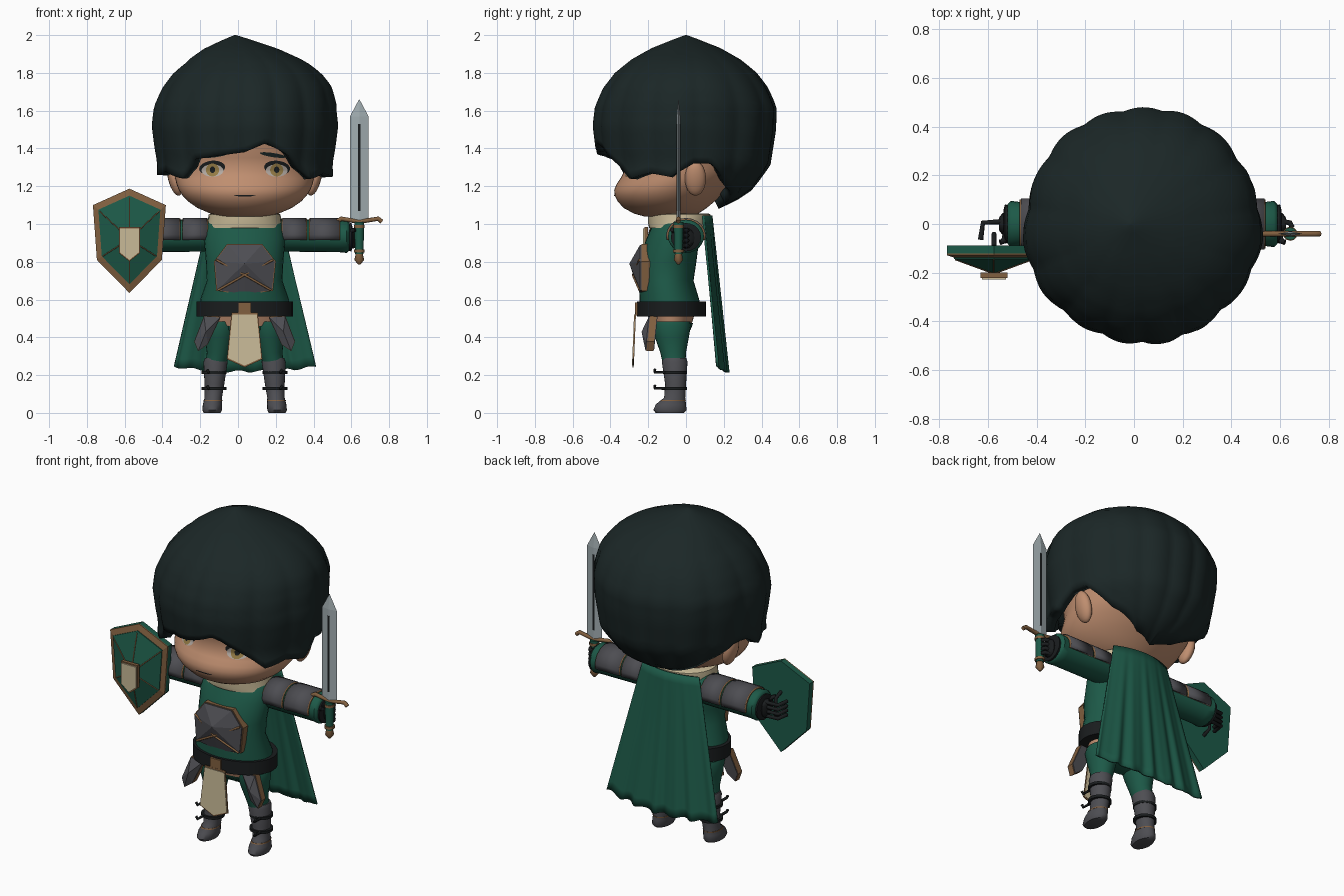
import bpy, bmesh
from math import sin, cos, pi, radians, degrees
from mathutils import Vector
from mathutils.bvhtree import BVHTree

if "Cube" in bpy.data.objects:
    bpy.data.objects.remove(bpy.data.objects["Cube"])

CX = 0.035            # body centre line; parts are modelled around x = 0
smooth_parts = []


def material(name, r, g, b):
    m = bpy.data.materials.new(name)
    m.use_nodes = True
    m.diffuse_color = (r, g, b, 1)
    node = next(n for n in m.node_tree.nodes if n.type == 'BSDF_PRINCIPLED')
    node.inputs["Base Color"].default_value = (r, g, b, 1)
    node.inputs["Roughness"].default_value = 0.8
    return m


hair_dark = material("dark hair", .011, .02, .02)
skin = material("skin", .52, .27, .16)
green = material("green cloth", .012, .1, .064)
grey = material("grey armour", .075, .075, .085)
brown = material("brown trim", .22, .115, .05)
beige = material("beige cloth", .58, .49, .31)
black = material("black leather", .01, .012, .013)
steel = material("steel", .36, .42, .44)
gold = material("gold iris", .3, .2, .06)
white = material("eye white", .45, .4, .36)


def finish(name, bm, mat, smooth=True):
    bmesh.ops.recalc_face_normals(bm, faces=bm.faces[:])
    me = bpy.data.meshes.new(name)
    bm.to_mesh(me)
    bm.free()
    me.materials.append(mat)
    ob = bpy.data.objects.new(name, me)
    ob.location.x = CX
    bpy.context.collection.objects.link(ob)
    if smooth:
        smooth_parts.append(ob)
    return ob


def skin_rings(bm, rings, closed=True):
    for a, b in zip(rings, rings[1:]):
        n = len(a)
        for i in range(n if closed else n - 1):
            j = (i + 1) % n
            bm.faces.new((a[i], a[j], b[j], b[i]))


def loft(name, mat, sections, seg=32, smooth=True, sideways=0):
    """Stack ellipses (z, x, y, rx, ry); sideways=+1/-1 runs (x, y, z, ry, rz) along x."""
    bm = bmesh.new()
    rings = []
    for t, u, v, ru, rv in sections:
        ring = []
        for i in range(seg):
            p, q = u + ru * cos(2 * pi * i / seg), v + rv * sin(2 * pi * i / seg)
            ring.append(bm.verts.new((t * sideways, p, q) if sideways else (p, q, t)))
        rings.append(ring)
    skin_rings(bm, rings)
    bm.faces.new(rings[0])
    bm.faces.new(rings[-1])
    return finish(name, bm, mat, smooth)


def plate(name, mat, outline, back, front, apex=None, scale=1.0, lean=0.0):
    """Outline in x, z pushed from back to front in y, optionally rising to an apex (x, y, z)."""
    bm = bmesh.new()
    mx = sum(p[0] for p in outline) / len(outline)
    mz = sum(p[1] for p in outline) / len(outline)
    pts = [(mx + (x - mx) * scale, mz + (z - mz) * scale) for x, z in outline]
    rings = [[bm.verts.new((x, y + lean * (z - mz), z)) for x, z in pts] for y in (back, front)]
    skin_rings(bm, rings)
    bm.faces.new(rings[0])
    if apex:
        tip = bm.verts.new(apex)
        for i, v in enumerate(rings[1]):
            bm.faces.new((v, rings[1][(i + 1) % len(pts)], tip))
    else:
        bm.faces.new(rings[1])
    return finish(name, bm, mat, False)


def tube(name, mat, points, radius):
    cu = bpy.data.curves.new(name, 'CURVE')
    cu.dimensions = '3D'
    cu.bevel_depth, cu.bevel_resolution, cu.use_fill_caps = radius, 2, True
    sp = cu.splines.new('POLY')
    sp.points.add(len(points) - 1)
    for p, co in zip(sp.points, points):
        p.co = (*co, 1)
    cu.materials.append(mat)
    ob = bpy.data.objects.new(name, cu)
    ob.location.x = CX
    bpy.context.collection.objects.link(ob)


def interp(table, t):
    for (a, va), (b, vb) in zip(table, table[1:]):
        if t <= b:
            return va + (vb - va) * max(0, (t - a) / (b - a))
    return table[-1][1]


# Head with a full lower face, neck and ears
head = loft("head", skin, [
    (1.04, 0, -.10, .12, .12), (1.055, 0, -.105, .18, .17), (1.085, 0, -.11, .25, .22),
    (1.12, 0, -.105, .3, .257), (1.15, 0, -.095, .328, .282), (1.18, 0, -.08, .348, .3),
    (1.21, 0, -.06, .36, .308), (1.24, 0, -.035, .367, .313), (1.28, 0, -.01, .372, .316),
    (1.35, 0, 0, .38, .335), (1.45, 0, 0, .39, .365), (1.65, 0, 0, .36, .36), (1.8, 0, 0, .22, .22),
    (1.86, 0, 0, .03, .03)], 56)
loft("neck", skin, [(.98, 0, -.04, .12, .11), (1.08, 0, -.04, .12, .11)])
for side, s in (("left", 1), ("right", -1)):
    loft(side + "_ear", skin, [(1.24 + .09 * sin(k * pi / 12), s * (.37 + .02 * sin(k * pi / 12)), .05,
         .035 * cos(k * pi / 12) + .001, .055 * cos(k * pi / 12) + .001) for k in range(-6, 7)], 16)

# Facial features laid on the head surface
bm = bmesh.new()
bm.from_mesh(head.data)
surface = BVHTree.FromBMesh(bm)
bm.free()


def decal(name, mat, x, z, rx, rz, lift, turn=0.0):
    bm = bmesh.new()
    rings = []
    for k in (.02, .35, .7, 1):
        ring = []
        for i in range(24):
            a, b = k * rx * cos(i * pi / 12), k * rz * sin(i * pi / 12)
            px, pz = x + a * cos(turn) - b * sin(turn), z + a * sin(turn) + b * cos(turn)
            hit = surface.ray_cast(Vector((px, -2, pz)), Vector((0, 1, 0)))[0]
            ring.append(bm.verts.new((px, hit.y - lift, pz)))
        rings.append(ring)
    skin_rings(bm, rings)
    bm.faces.new(rings[0])
    finish(name, bm, mat)


for side, s in (("left", 1), ("right", -1)):
    decal(side + "_eyelash", black, s * .172, 1.297, .069, .038, .003, s * -.1)
    decal(side + "_eye_white", white, s * .17, 1.283, .058, .033, .005)
    decal(side + "_iris", gold, s * .17, 1.286, .035, .034, .007)
    decal(side + "_pupil", black, s * .17, 1.287, .014, .017, .009)
    decal(side + "_brow", hair_dark, s * .15, 1.365, .07, .011, .005, s * -.15)
decal("mouth", black, 0, 1.15, .058, .004, .004)

# Bowl of hair: scalloped locks, uneven fringe, side flicks and a long nape
hem = [(-180, 1.08), (-150, 1.11), (-125, 1.2), (-105, 1.32), (-92, 1.32), (-80, 1.26), (-65, 1.28),
       (-46, 1.24), (-36, 1.34), (0, 1.38), (14, 1.43), (30, 1.36), (50, 1.24), (65, 1.27), (80, 1.25),
       (95, 1.32), (107, 1.32), (125, 1.2), (150, 1.11), (180, 1.08)]
front_r = [(1.24, .465), (1.32, .46), (1.4, .475), (1.52, .49), (1.62, .478), (1.72, .435), (1.8, .375),
           (1.87, .29), (1.93, .185), (1.98, .06), (2, .004)]
back_r = [(1.07, .15), (1.12, .26), (1.18, .35), (1.31, .445), (1.5, .475)] + front_r[4:]
bm = bmesh.new()
rings = []
for k in range(25):
    ring = []
    for i in range(144):
        phi = -pi + 2 * pi * i / 144
        t = (k / 24) ** 1.25
        z = 2 - t * (2 - interp(hem, degrees(phi)))
        w = min(1, max(0, -cos(phi) * 1.6 + .2))
        r = interp(front_r, z) * (1 - w) + interp(back_r, z) * w
        lock = abs(sin(7.5 * phi + .8 * sin(2 * phi))) - .6 + .3 * sin(5 * phi + 1)
        r *= 1 + .028 * min(1, 2 * t) * lock
        upper = max(0, min(1, (z - 1.6) / .15))
        x = r * sin(phi) * (1 + .07 * upper * (sin(phi) > 0)) - .05 * max(0, (z - 1.85) / .15)
        ring.append(bm.verts.new((x, -r * cos(phi), z)))
    rings.append(ring)
skin_rings(bm, rings)
bm.faces.new(rings[0])
hair = finish("hair", bm, hair_dark)
thick = hair.modifiers.new("thickness", 'SOLIDIFY')
thick.thickness, thick.offset = .06, -1

# Tunic, collar, hips and belt
loft("tunic", green, [(.51, 0, -.08, .225, .16), (.6, 0, -.088, .235, .158), (.7, 0, -.105, .2, .145),
     (.8, 0, -.1, .205, .155), (.92, 0, -.07, .215, .14), (1.0, 0, -.045, .2, .13), (1.03, 0, -.04, .16, .12)])
loft("collar", beige, [(.98, 0, -.04, .2, .155), (1.0, 0, -.035, .195, .165), (1.05, 0, -.035, .19, .165),
     (1.055, 0, -.035, .18, .155)])
loft("hip_skin", skin, [(.46, 0, -.078, .195, .105), (.52, 0, -.08, .205, .125)])
loft("pelvis", green, [(.41, 0, -.075, .1, .06), (.44, 0, -.075, .16, .1), (.475, 0, -.075, .18, .112)])
loft("belt", black, [(.51, 0, -.077, .255, .183), (.59, 0, -.077, .255, .183)])
plate("buckle", brown, [(-.035, .515), (.035, .515), (.035, .585), (-.035, .585)], -.25, -.27)

# Front cloth and faceted chest plate
tabard = [(-.065, .52), (.065, .52), (.088, .29), (0, .25), (-.088, .29)]
plate("tabard_trim", brown, tabard, -.272, -.277, scale=1.07, lean=.04)
plate("tabard", beige, tabard, -.271, -.281, lean=.04)
chest = [(-.157, .8), (-.09, .89), (.09, .89), (.16, .8), (.145, .65), (0, .63), (-.145, .65)]
plate("chest_trim", brown, chest, -.15, -.236, scale=1.035)
plate("chest_plate", grey, chest, -.15, -.243, apex=(0, -.3, .79))
for s in (1, -1):
    tube("chest_strap", brown, [(s * -.14, -.246, .65), (0, -.281, .73), (s * .15, -.248, .81)], .006)


def half_sleeve(name, mat, s, x0, x1, r):
    """Shell over the upper half of an arm."""
    bm = bmesh.new()
    rings = [[bm.verts.new((s * x, r * 1.04 * cos(a), .935 + r * .95 * sin(a)))
              for a in [radians(-12 + 17 * i) for i in range(13)]] for x in (x0, x1)]
    skin_rings(bm, rings, False)
    ob = finish(name, bm, mat)
    ob.modifiers.new("thickness", 'SOLIDIFY').thickness = .01


for side, s in (("left", 1), ("right", -1)):
    # Arms with cuffs, armour and gloves
    loft(side + "_arm", green, [(.14, 0, .94, .09, .075), (.2, 0, .94, .095, .086), (.5, 0, .935, .09, .084),
         (.54, 0, .935, .095, .088), (.555, 0, .935, .08, .075)], 24, sideways=s)
    for name, a, b in (("_shoulder_guard", .2, .325), ("_arm_guard", .345, .5)):
        half_sleeve(side + name + "_trim", brown, s, a - .005, b + .005, .098)
        half_sleeve(side + name, grey, s, a, b, .102)
    loft(side + "_cuff", black, [(.53, 0, .93, .075, .07), (.565, 0, .93, .08, .075), (.57, 0, .93, .06, .06)],
         20, sideways=s)
    loft(side + "_palm", black, [(.55, 0, .925, .04, .05), (.575, 0, .925, .045, .055),
         (.59, 0, .925, .025, .05)], 16, sideways=s)
    reach = .05 if s < 0 else 0     # the shield hand is open, the sword hand closed
    for i in range(4):
        z = .885 + .027 * i
        tube(side + "_finger", black, [(s * .575, .01, z), (s * (.605 + reach), .005, z),
             (s * (.615 + reach), -.015 - reach, z)], .011)
    tube(side + "_thumb", black, [(s * .56, -.03, .96), (s * .57, -.07, .965), (s * .585, -.075, .97)], .012)

    # Legs, boots, straps and thigh guards
    loft(side + "_leg", green, [(.26, s * .152, -.063, .055, .06), (.32, s * .138, -.068, .062, .068),
         (.4, s * .132, -.075, .078, .09), (.46, s * .128, -.077, .09, .102), (.485, s * .124, -.077, .086, .1)], 24)
    loft(side + "_boot", grey, [(0, s * .172, -.085, .045, .075), (.015, s * .172, -.085, .052, .088),
         (.045, s * .17, -.08, .051, .08), (.08, s * .166, -.06, .046, .056), (.15, s * .16, -.055, .052, .055),
         (.27, s * .154, -.06, .064, .068), (.29, s * .152, -.06, .058, .062)], 24)
    loft(side + "_ankle_trim", brown, [(.062, s * .168, -.07, .05, .068), (.068, s * .168, -.067, .05, .066)], 24)
    for z in (.13, .215):
        loft(side + "_boot_strap", black, [(z - .008, s * .162, -.058, .066, .064),
             (z + .008, s * .162, -.058, .066, .064)], 24)
        tube(side + "_strap_hook", black, [(s * .19, -.11, z), (s * .19, -.165, z), (s * .2, -.165, z + .015)], .008)
    guard = [(s * x, z) for x, z in [(.13, .505), (.215, .51), (.265, .38), (.245, .33), (.195, .365)]]
    plate(side + "_thigh_guard_trim", brown, guard, -.165, -.2, scale=1.04, lean=.1)
    plate(side + "_thigh_guard", grey, guard, -.16, -.206, apex=(s * .205, -.235, .43), lean=.1)

# Hanging cape with soft folds, wrapped forward at its edges
bm = bmesh.new()
rings = []
for k in range(17):
    v = k / 16
    ring = []
    for i in range(65):
        u = i / 32 - 1
        fold = .009 * v * sin(u * 19 + .5) + .004 * v * sin(u * 31)
        ring.append(bm.verts.new((u * (.19 + .185 * v), .14 + .078 * v - .045 * u * u + fold,
                                  1.045 - v * (.825 - .025 * u * u + .006 * sin(u * 19)))))
    rings.append(ring)
skin_rings(bm, rings, False)
finish("cape", bm, green).modifiers.new("thickness", 'SOLIDIFY').thickness = .012

# Shield on the right arm
SX = -.61
half = [(0, 1.187), (.193, 1.1), (.172, .81), (0, .635)]
outline = [(SX + x, z) for x, z in half + [(-x, z) for x, z in half[2:0:-1]]]
plate("shield_back", green, outline, -.088, -.122)
plate("shield_rim", brown, outline, -.12, -.128, apex=(SX, -.195, .92))
plate("shield_face", green, outline, -.12, -.143, apex=(SX, -.203, .92), scale=.85)
for x, z in outline:
    tube("shield_rib", brown, [(SX + (x - SX) * .82, -.146, .922 + (z - .922) * .82), (SX, -.204, .92)], .003)
badge = [(SX + x, z) for x, z in [(-.05, .975), (.05, .975), (.05, .85), (0, .81), (-.05, .85)]]
plate("shield_badge_trim", brown, badge, -.2, -.221, scale=1.1)
plate("shield_badge", beige, badge, -.21, -.228)
tube("shield_handle", black, [(SX, -.09, 1.0), (SX, -.04, .98), (SX, -.04, .87), (SX, -.09, .85)], .01)

# Sword upright in the left hand
HX, HY = .607, -.04
loft("sword_blade", steel, [(1.02, HX, HY, .049, .01), (1.57, HX, HY, .049, .01), (1.66, HX, HY, .001, .001)],
     4, False)
plate("sword_groove", black, [(HX - .006, 1.07), (HX + .006, 1.07), (HX + .006, 1.53), (HX - .006, 1.53)],
      HY + .0105, HY - .0105)
tube("sword_guard", brown, [(HX - .115, HY, 1.015), (HX - .095, HY, 1.028), (HX, HY, 1.012),
     (HX + .1, HY, 1.028), (HX + .12, HY, 1.012)], .012)
loft("sword_grip", green, [(.84, HX, HY, .022, .022), (1.01, HX, HY, .026, .026)], 12)
for z in (.85, .98):
    loft("grip_ring", brown, [(z, HX, HY, .029, .029), (z + .015, HX, HY, .029, .029)], 12)
loft("sword_pommel", brown, [(.785, HX, HY, .006, .006), (.81, HX, HY, .026, .024), (.845, HX, HY, .018, .018)], 8)

# Soft shading with crisp edges
bpy.ops.object.select_all(action='DESELECT')
for ob in smooth_parts:
    ob.select_set(True)
bpy.context.view_layer.objects.active = head
bpy.ops.object.shade_smooth_by_angle(angle=radians(50))
